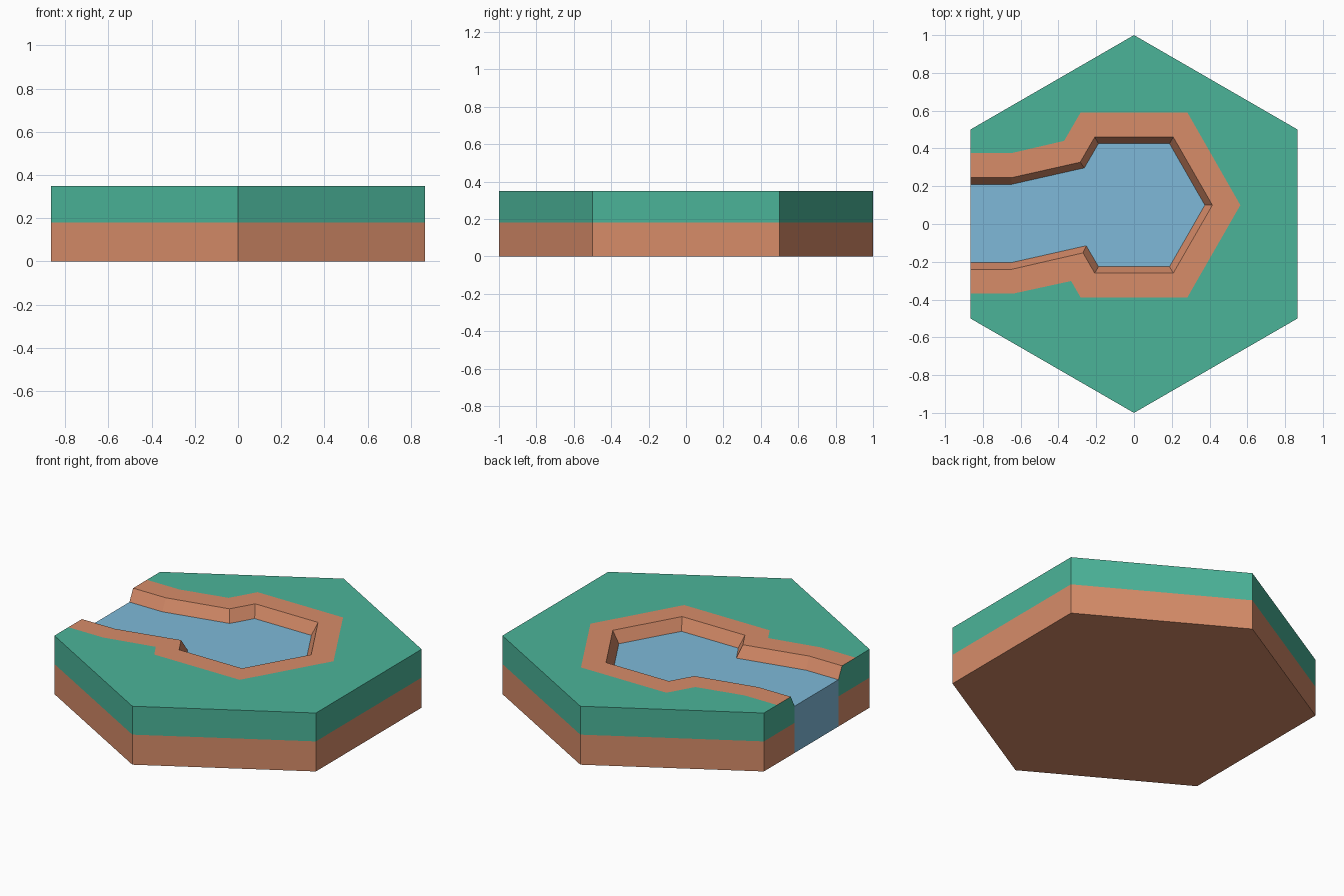
import bpy
import math

if "Cube" in bpy.data.objects:
    bpy.data.objects.remove(bpy.data.objects["Cube"])

TOP, SOIL_TOP, WATER_Z = 0.35, 0.18, 0.28
X = math.sqrt(3) / 2  # half width across the flats


def material(name, rgb):
    m = bpy.data.materials.new(name)
    lin = [((c / 255 + 0.055) / 1.055) ** 2.4 for c in rgb]
    m.diffuse_color = (*lin, 1)
    m.use_nodes = True
    m.node_tree.nodes["Principled BSDF"].inputs["Base Color"].default_value = m.diffuse_color
    return m


def build(name, faces, mat):
    """Make an object from faces given as point lists, sharing equal points."""
    index, polys = {}, []
    for face in faces:
        polys.append([index.setdefault(tuple(round(c, 5) for c in p), len(index))
                      for p in face])
    mesh = bpy.data.meshes.new(name)
    mesh.from_pydata(list(index), [], polys)
    mesh.materials.append(mat)
    mesh.update()
    ob = bpy.data.objects.new(name, mesh)
    bpy.context.collection.objects.link(ob)
    return ob


def at(points, z):
    return [(x, y, z) for x, y in points]


def strip(a, b):
    return [[a[i], b[i], b[i + 1], a[i + 1]] for i in range(len(a) - 1)]


# Hexagon, counter-clockwise from the front corner of the open river side
hexagon = [(math.cos(math.radians(a)), math.sin(math.radians(a)))
           for a in range(210, 511, 60)]

# River outlines, clockwise from the back of the open side
bank = [(-X, .375), (-.65, .375), (-.37, .44), (-.283, .59), (.283, .59),
        (.563, .1), (.283, -.388), (-.283, -.388), (-.333, -.302),
        (-.637, -.368), (-X, -.368)]
rim = [(-X, .245), (-.65, .245), (-.285, .327), (-.208, .46), (.208, .46),
       (.415, .1), (.208, -.26), (-.208, -.26), (-.27, -.153),
       (-.648, -.24), (-X, -.24)]
pool = [(-X, .21), (-.648, .21), (-.263, .297), (-.188, .426), (.188, .426),
        (.375, .1), (.188, -.226), (-.188, -.226), (-.253, -.115),
        (-.652, -.205), (-X, -.205)]

# Grass layer: top, five full sides and the two ends beside the river
ends = []
for k, corner, order in ((0, hexagon[-1], 1), (-1, hexagon[0], -1)):
    ends.append([(*corner, SOIL_TOP), (*pool[k], SOIL_TOP), (*pool[k], WATER_Z),
                 (*rim[k], TOP), (*bank[k], TOP), (*corner, TOP)][::order])
build("grass_layer",
      [at(hexagon, TOP) + at(bank, TOP)]
      + strip(at(hexagon, TOP), at(hexagon, SOIL_TOP)) + ends,
      material("grass green", (75, 180, 153)))

# Soil layer: sides up to the river mouth, and the underside
path = [pool[-1]] + hexagon + [pool[0]]
soil = material("soil brown", (215, 140, 105))
build("soil_layer",
      strip(at(path, SOIL_TOP), at(path, 0)) + [at(path[::-1], 0)], soil)

# River bank: flat border and sloping wall down to the water
build("river_bank",
      strip(at(bank, TOP), at(rim, TOP)) + strip(at(rim, TOP), at(pool, WATER_Z)),
      soil)

# Water: surface and the cut face at the river mouth
build("water",
      [at(pool[::-1], WATER_Z),
       [(*pool[0], 0), (*pool[-1], 0), (*pool[-1], WATER_Z), (*pool[0], WATER_Z)]],
      material("water blue", (126, 185, 216)))
